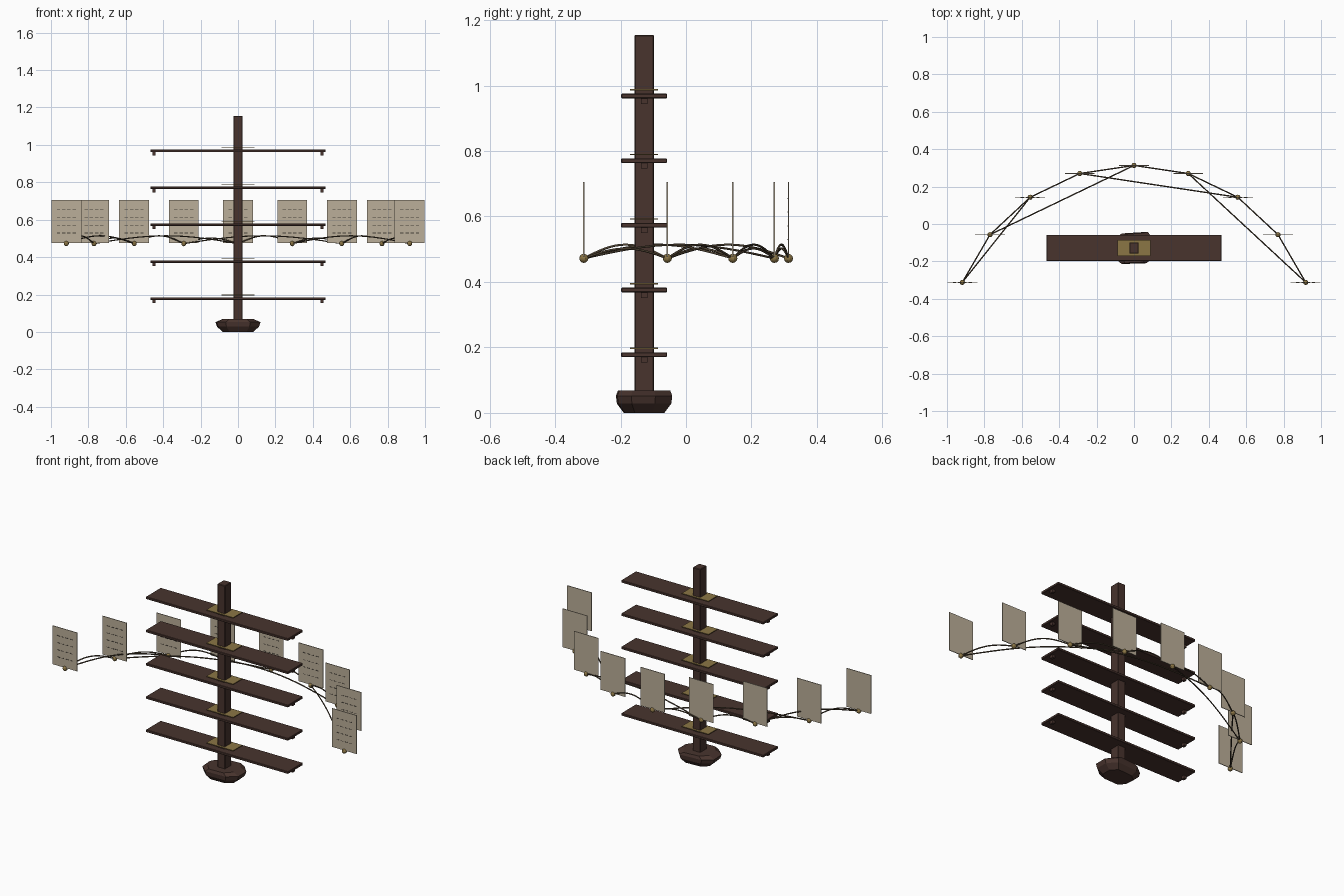
import bpy, bmesh, math
from mathutils import Vector

if "Cube" in bpy.data.objects:
    bpy.data.objects.remove(bpy.data.objects["Cube"])


def material(name, rgb):
    m = bpy.data.materials.new(name)
    m.diffuse_color = (*rgb, 1)
    m.use_nodes = True
    m.node_tree.nodes["Principled BSDF"].inputs["Base Color"].default_value = m.diffuse_color
    return m


wood = material("dark wood", (0.065, 0.034, 0.027))
brass = material("aged brass", (0.26, 0.18, 0.06))
paper = material("parchment", (0.50, 0.43, 0.32))
cord = material("brown cord", (0.085, 0.06, 0.035))
ink = material("dark ink", (0.06, 0.05, 0.04))


def finish(name, bm, mat):
    bmesh.ops.recalc_face_normals(bm, faces=bm.faces)
    me = bpy.data.meshes.new(name)
    bm.to_mesh(me)
    bm.free()
    me.materials.append(mat)
    ob = bpy.data.objects.new(name, me)
    bpy.context.collection.objects.link(ob)
    return ob


def box(name, center, size, mat, bevel=0):
    bm = bmesh.new()
    bmesh.ops.create_cube(bm, size=1)
    for v in bm.verts:
        v.co = Vector(center) + Vector(a * b for a, b in zip(v.co, size))
    ob = finish(name, bm, mat)
    if bevel:
        mod = ob.modifiers.new("bevel", "BEVEL")
        mod.width, mod.segments = bevel, 1
    return ob


CY = -0.128  # depth of the post

# Post and faceted foot
box("post", (0, CY, 0.605), (0.05, 0.06, 1.10), wood, 0.003)
bm = bmesh.new()
rings = []
for z, rx, ry in [(0, 0.082, 0.062), (0.028, 0.112, 0.083),
                  (0.052, 0.120, 0.086), (0.068, 0.085, 0.080)]:
    rings.append([bm.verts.new((rx * sx, CY + ry * sy, z)) for sx, sy in
                  [(1, -.45), (1, .4), (.6, 1), (-.55, .9),
                   (-1, .4), (-.95, -.5), (-.55, -1), (.55, -.95)]])
for lo, hi in zip(rings, rings[1:]):
    for i in range(8):
        j = (i + 1) % 8
        bm.faces.new((lo[i], lo[j], hi[j], hi[i]))
bm.faces.new(rings[0])
bm.faces.new(rings[-1])
finish("foot", bm, wood)

# Shelves with brass collars and small end pegs
for k in range(5):
    z = 0.178 + 0.1975 * k
    box("shelf", (0, CY, z), (0.935, 0.14, 0.014), wood, 0.002)
    box("collar_plate", (0, CY, z + 0.019), (0.176, 0.086, 0.004), brass)
    for s in (-1, 1):
        box("shelf_peg", (s * 0.448, CY, z - 0.015), (0.016, 0.02, 0.018), wood)

# Arc of cards, each standing on a brass bead
half = [(-0.918, -0.312), (-0.77, -0.057), (-0.555, 0.143), (-0.29, 0.27)]
nodes = half + [(0, 0.313)] + [(-x, y) for x, y in reversed(half)]
for x, y in nodes:
    bm = bmesh.new()
    bmesh.ops.create_uvsphere(bm, u_segments=10, v_segments=6, radius=0.014)
    bmesh.ops.translate(bm, verts=bm.verts, vec=(x, y, 0.472))
    finish("bead", bm, brass)
    box("card", (x, y, 0.591), (0.16, 0.004, 0.229), paper)
    # Rows of short ink dashes on the card face
    for r in range(4):
        for c in range(4):
            box("ink_dash", (x - 0.042 + 0.028 * c, y - 0.0025, 0.655 - 0.042 * r),
                (0.018, 0.001, 0.003), ink)

# Arched cords between beads
links = [(i, i + 1) for i in range(8)] + [(0, 2), (1, 4), (3, 6), (5, 8)]
for n, (a, b) in enumerate(links):
    p, q = Vector((*nodes[a], 0.472)), Vector((*nodes[b], 0.472))
    rise = 0.042 if n % 2 == 0 or n >= 8 else 0.030
    cu = bpy.data.curves.new("cord", "CURVE")
    cu.dimensions = "3D"
    cu.bevel_depth, cu.bevel_resolution = 0.0035, 1
    cu.use_fill_caps = True
    sp = cu.splines.new("POLY")
    sp.points.add(16)
    for i in range(17):
        t = i / 16
        v = p.lerp(q, t)
        sp.points[i].co = (v.x, v.y, v.z + rise * math.sin(math.pi * t), 1)
    cu.materials.append(cord)
    bpy.context.collection.objects.link(bpy.data.objects.new("cord", cu))
